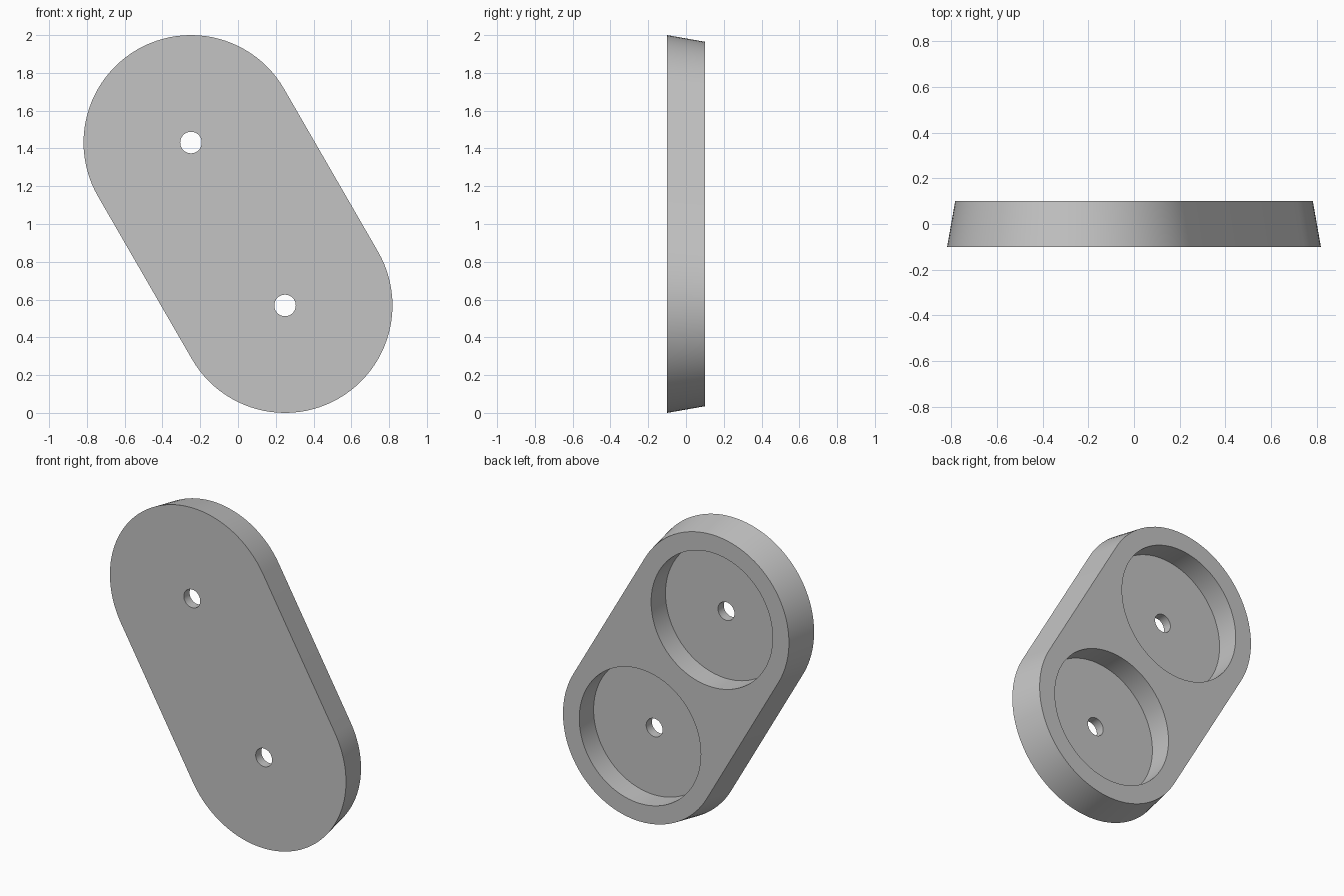
import bpy, bmesh, math
from mathutils import Matrix, Vector

if "Cube" in bpy.data.objects:
    bpy.data.objects.remove(bpy.data.objects["Cube"])

U = 2 / (20 + 17.5 * math.cos(math.radians(30)))   # one design unit
TILT = math.radians(30)
HALF = 17.5 * U / 2
THICK = 3.5 * U
FRONT_R, POCKET_R, HOLE_R = 10 * U, 7.4 * U, U
BACK_R = FRONT_R - THICK * math.tan(math.radians(10))
FRONT_Y, BACK_Y = -THICK / 2, THICK / 2
FLOOR_Y = FRONT_Y + U

# Hole centres: upper left and lower right
AXIS = Vector((-math.sin(TILT), 0, math.cos(TILT)))
CENTRES = [Vector((0, 0, 1)) + AXIS * HALF, Vector((0, 0, 1)) - AXIS * HALF]

grey = bpy.data.materials.new("light grey")
grey.diffuse_color = (0.55, 0.55, 0.55, 1)
grey.use_nodes = True
grey.node_tree.nodes["Principled BSDF"].inputs["Base Color"].default_value = grey.diffuse_color


def make_object(name, bm):
    bmesh.ops.recalc_face_normals(bm, faces=bm.faces)
    mesh = bpy.data.meshes.new(name)
    bm.to_mesh(mesh)
    bm.free()
    mesh.materials.append(grey)
    ob = bpy.data.objects.new(name, mesh)
    bpy.context.collection.objects.link(ob)
    return ob


def capsule_ring(bm, radius, y, steps=48):
    ring = []
    for centre, start in zip(CENTRES, (TILT, TILT + math.pi)):
        for i in range(steps + 1):
            a = start + math.pi * i / steps
            ring.append(bm.verts.new(centre + Vector((radius * math.cos(a), y, radius * math.sin(a)))))
    return ring


def cylinder_cutter(name, centre, radius, y0, y1):
    bm = bmesh.new()
    place = Matrix.Translation((centre.x, (y0 + y1) / 2, centre.z)) @ Matrix.Rotation(math.pi / 2, 4, 'X')
    bmesh.ops.create_cone(bm, cap_ends=True, segments=96, radius1=radius, radius2=radius,
                          depth=y1 - y0, matrix=place)
    ob = make_object(name, bm)
    ob.hide_render = True
    return ob


# Tapered capsule plate
bm = bmesh.new()
front = capsule_ring(bm, FRONT_R, FRONT_Y)
back = capsule_ring(bm, BACK_R, BACK_Y)
bm.faces.new(front)
bm.faces.new(back)
for i in range(len(front)):
    j = (i + 1) % len(front)
    bm.faces.new((front[i], front[j], back[j], back[i]))
plate = make_object("plate", bm)
bpy.context.view_layer.objects.active = plate
plate.select_set(True)

# Round pockets in the back, with a through hole in each
for centre in CENTRES:
    for name, radius, start in (("pocket_cutter", POCKET_R, FLOOR_Y), ("hole_cutter", HOLE_R, -0.3)):
        cutter = cylinder_cutter(name, centre, radius, start, 0.3)
        mod = plate.modifiers.new(name, 'BOOLEAN')
        mod.operation = 'DIFFERENCE'
        mod.solver = 'EXACT'
        mod.object = cutter
        bpy.ops.object.modifier_apply(modifier=mod.name)
        bpy.data.objects.remove(cutter)

bpy.ops.object.shade_smooth_by_angle(angle=math.radians(30))
